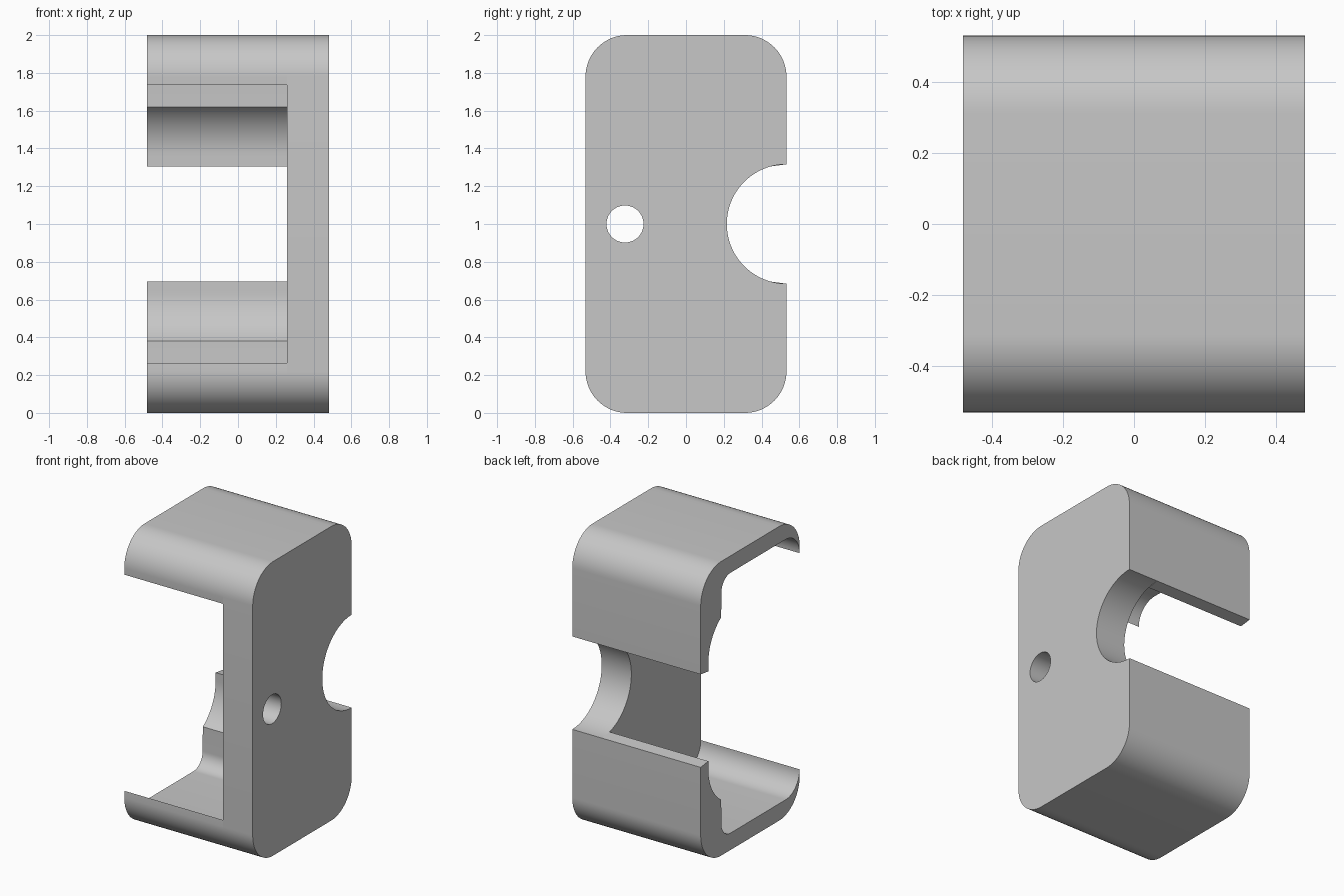
import bpy, bmesh
from math import sin, cos, radians, sqrt

cube = bpy.data.objects.get("Cube")
if cube:
    bpy.data.objects.remove(cube, do_unlink=True)

# Main dimensions
HALF_X, HALF_Y, PLATE_X = 0.483, 0.532, 0.26
MID_Z, TOP_Z = 1.0, 2.0
CORNER, NOTCH, HOLE = 0.22, 0.316, 0.098
TIP_Y = 0.45

gray = bpy.data.materials.new("matte_gray")
gray.use_nodes = True
gray.diffuse_color = (0.57, 0.57, 0.57, 1)
gray.node_tree.nodes["Principled BSDF"].inputs["Base Color"].default_value = (0.57, 0.57, 0.57, 1)


def arc(cy, cz, r, start, end, steps=16):
    """Points (y, z) along an arc, angles in degrees."""
    angles = [radians(start + (end - start) * i / steps) for i in range(steps + 1)]
    return [(cy + r * cos(a), cz + r * sin(a)) for a in angles]


def flip(points):
    """Mirror a profile about mid height."""
    return [(y, 2 * MID_Z - z) for y, z in reversed(points)]


def prism(name, profiles, x0, x1):
    """Extrude closed (y, z) profiles along x."""
    bm = bmesh.new()
    for pts in profiles:
        face = bm.faces.new([bm.verts.new((x0, y, z)) for y, z in pts])
        ext = bmesh.ops.extrude_face_region(bm, geom=[face], use_keep_orig=True)
        moved = [v for v in ext["geom"] if isinstance(v, bmesh.types.BMVert)]
        bmesh.ops.translate(bm, verts=moved, vec=(x1 - x0, 0, 0))
    bmesh.ops.recalc_face_normals(bm, faces=bm.faces)
    mesh = bpy.data.meshes.new(name)
    bm.to_mesh(mesh)
    bm.free()
    mesh.materials.append(gray)
    obj = bpy.data.objects.new(name, mesh)
    bpy.context.collection.objects.link(obj)
    return obj


def activate(obj):
    bpy.ops.object.select_all(action="DESELECT")
    obj.select_set(True)
    bpy.context.view_layer.objects.active = obj


# Rounded outer corners of the upper half, back to front
corner_y, corner_z = HALF_Y - CORNER, TOP_Z - CORNER
outer = arc(corner_y, corner_z, CORNER, 0, 90) + arc(-corner_y, corner_z, CORNER, 90, 180)

# Side plate with a half-round notch in its back edge
notch = arc(HALF_Y, MID_Z, NOTCH, 270, 90, 48)
plate = prism("side_plate", [notch + outer + flip(outer)], PLATE_X, HALF_X)

# Round hole through the plate
cutter = prism("hole_cutter", [arc(-0.323, MID_Z, HOLE, 0, 354, 59)], PLATE_X - 0.1, HALF_X + 0.1)
cutter.hide_render = True
mod = plate.modifiers.new("hole", "BOOLEAN")
mod.operation, mod.solver, mod.object = "DIFFERENCE", "EXACT", cutter
activate(plate)
bpy.ops.object.modifier_apply(modifier="hole")
bpy.data.objects.remove(cutter, do_unlink=True)

# Upper shell: outer skin, thin front lip, hollow inside and scooped back lip
tip_z = MID_Z + sqrt(NOTCH ** 2 - (HALF_Y - TIP_Y) ** 2)
upper = [(HALF_Y, MID_Z + NOTCH)] + outer
upper += arc(0.15 + 0.002 - HALF_Y, 1.735, 0.15, 180, 90)
upper += arc(0.21, 1.785, 0.1, 90, 0)
upper += arc(TIP_Y - 0.314, 1.36, 0.314, 56, 0)
upper += [(TIP_Y, tip_z)]
shell = prism("open_shell", [upper, flip(upper)], -HALF_X, PLATE_X)

for obj in (plate, shell):
    activate(obj)
    bpy.ops.object.shade_smooth_by_angle(angle=radians(30))
